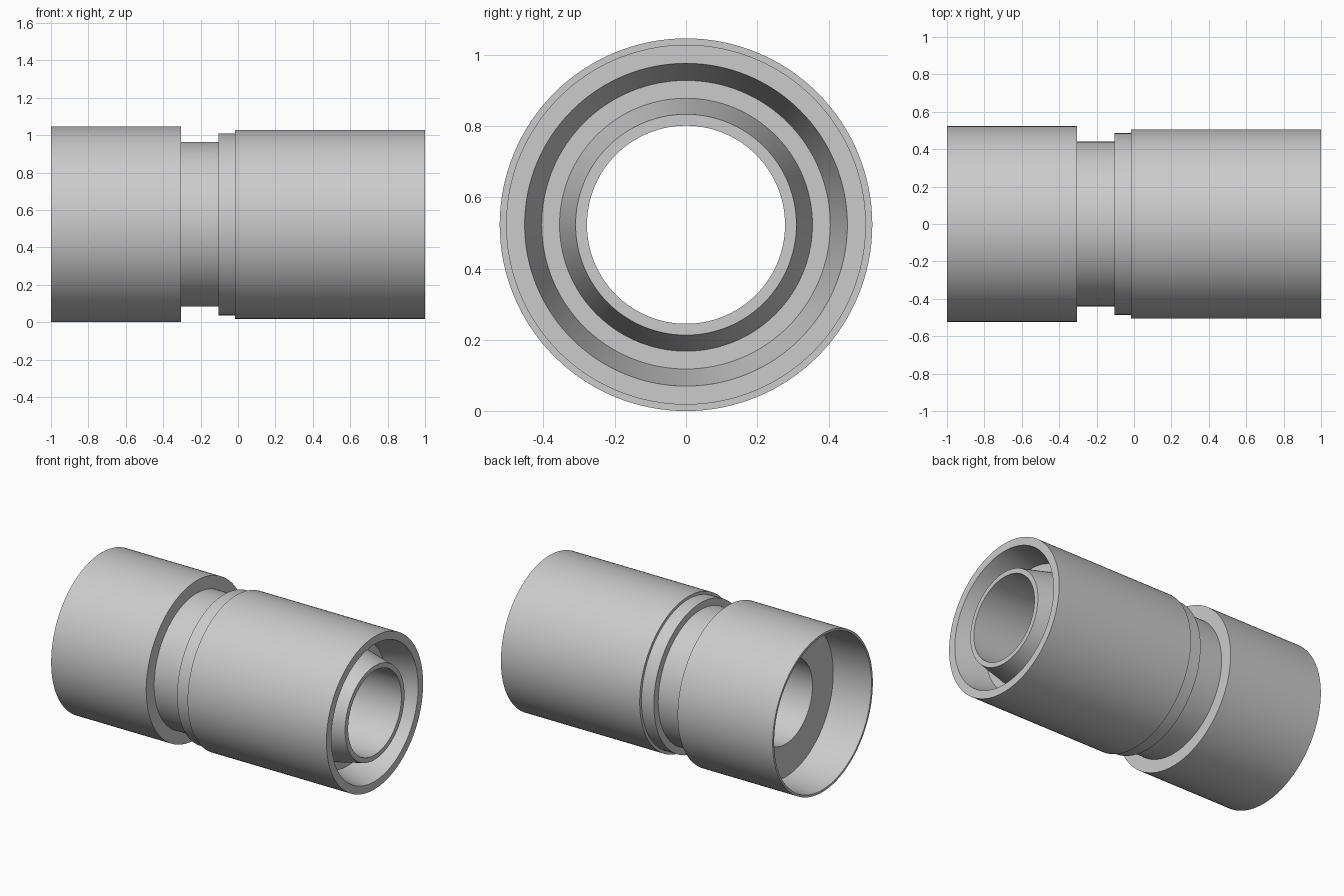
import bpy, bmesh, math
from mathutils import Vector

if "Cube" in bpy.data.objects:
    bpy.data.objects.remove(bpy.data.objects["Cube"])

CENTER = Vector((0, 0, 0.523))


def lathe_x(name, profile, steps=128):
    """Spin a closed (x, radius) profile about the horizontal axis."""
    bm = bmesh.new()
    vs = [bm.verts.new((x, 0, r)) for x, r in profile]
    es = [bm.edges.new((vs[i], vs[(i + 1) % len(vs)])) for i in range(len(vs))]
    bmesh.ops.spin(bm, geom=vs + es, cent=(0, 0, 0), axis=(1, 0, 0),
                   angle=math.tau, steps=steps, use_duplicate=False)
    bmesh.ops.remove_doubles(bm, verts=bm.verts, dist=1e-5)
    bmesh.ops.recalc_face_normals(bm, faces=bm.faces)
    me = bpy.data.meshes.new(name)
    bm.to_mesh(me)
    bm.free()
    ob = bpy.data.objects.new(name, me)
    ob.location = CENTER
    bpy.context.collection.objects.link(ob)
    bpy.ops.object.select_all(action='DESELECT')
    ob.select_set(True)
    bpy.context.view_layer.objects.active = ob
    bpy.ops.object.shade_smooth_by_angle(angle=math.radians(30))
    return ob


lathe_x("pipe_coupling", [
    # outside: socket sleeve, groove, collar, plug sleeve
    (-1, 0.523), (-0.305, 0.523), (-0.305, 0.44), (-0.105, 0.44),
    (-0.105, 0.486), (-0.015, 0.486), (-0.015, 0.505), (1, 0.505),
    # tapered ring pocket around the inner spout
    (1, 0.453), (0.80, 0.405), (0.80, 0.355), (1, 0.31),
    # bore and socket
    (1, 0.278), (-0.73, 0.278), (-0.73, 0.495), (-1, 0.508),
])
